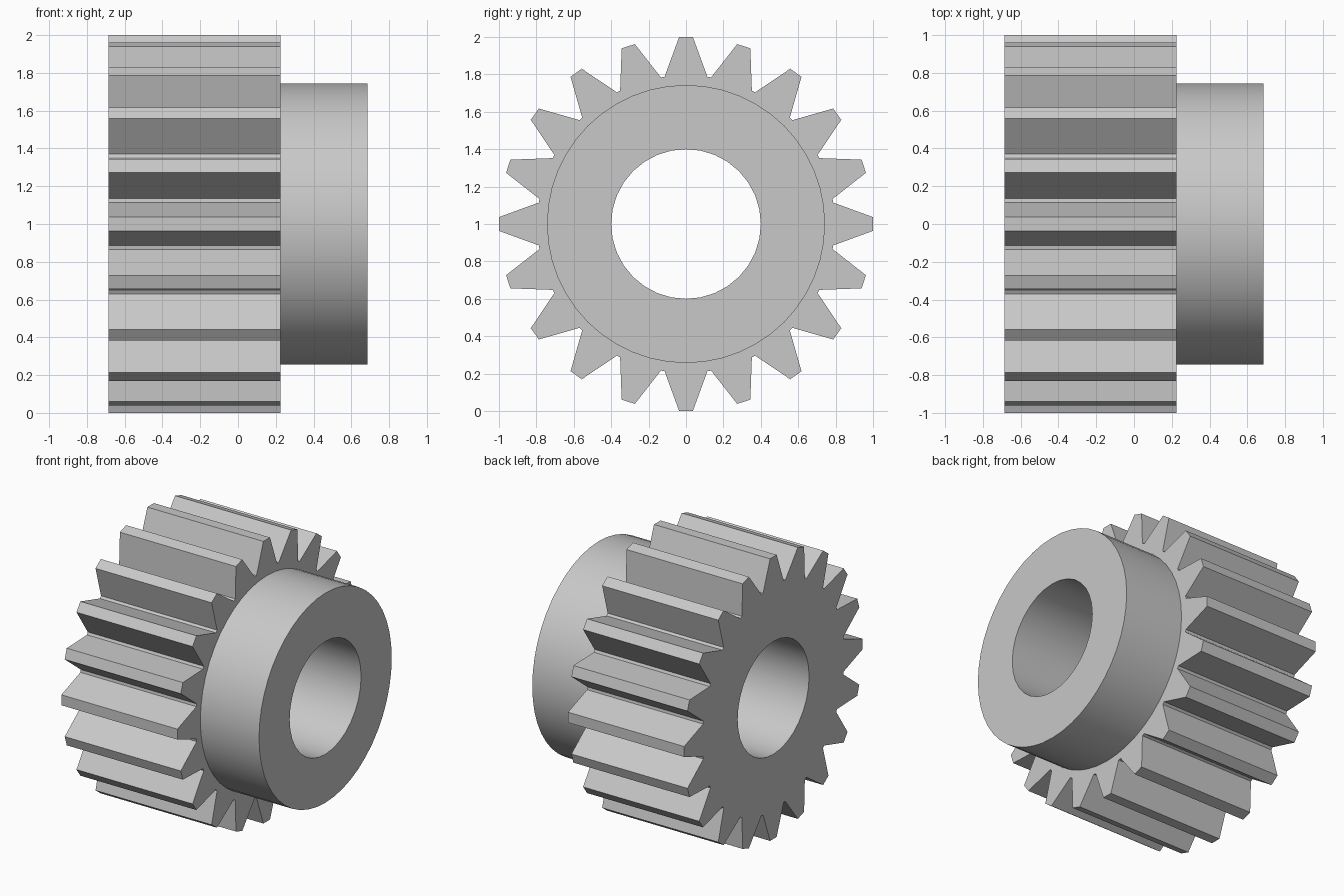
import bpy, bmesh
from math import cos, sin, pi, radians, asin

cube = bpy.data.objects.get("Cube")
if cube:
    bpy.data.objects.remove(cube, do_unlink=True)

# Main sizes
TEETH = 20
TIP_R, ROOT_R, HUB_R, BORE_R = 1.0, 0.795, 0.743, 0.4
BACK, SHOULDER, END = -0.685, 0.225, 0.685

steel = bpy.data.materials.new("light grey steel")
steel.use_nodes = True
grey = (0.58, 0.58, 0.58, 1)
steel.diffuse_color = grey
steel.node_tree.nodes["Principled BSDF"].inputs["Base Color"].default_value = grey


def circle(radius, count):
    """Evenly spaced (radius, angle) points."""
    return [(radius, 2 * pi * i / count) for i in range(count)]


def gear_outline():
    """Straight-flanked teeth with narrow valley floors."""
    tip = asin(0.037 / TIP_R)
    root = pi / TEETH - radians(0.7)
    points = []
    for i in range(TEETH):
        mid = 2 * pi * i / TEETH
        points += [(ROOT_R, mid - root), (TIP_R, mid - tip),
                   (TIP_R, mid + tip), (ROOT_R, mid + root)]
    return points


def ring(bm, outline, x):
    """Closed loop of edges around the x axis."""
    verts = [bm.verts.new((x, r * cos(a), r * sin(a))) for r, a in outline]
    for i, v in enumerate(verts):
        bm.edges.new((verts[i - 1], v))
    return verts


def wall(bm, a, b):
    """Strip of quads between two matching rings."""
    for i in range(len(a)):
        bm.faces.new((a[i - 1], a[i], b[i], b[i - 1]))


def cap(bm, outer, inner, direction):
    """Flat annular face between two rings, facing along x."""
    edges = [bm.edges.get((loop[i - 1], loop[i]))
             for loop in (outer, inner) for i in range(len(loop))]
    bmesh.ops.triangle_fill(bm, edges=edges, use_beauty=True,
                            normal=(direction, 0, 0))


def finish(bm, name):
    # Turn every face outward: the bore wall faces the axis
    bm.normal_update()
    for f in bm.faces:
        c = f.calc_center_median()
        n = f.normal
        if abs(n.x) > 0.9:
            wrong = n.x * (-1 if c.x < BACK + 0.01 else 1) < 0
        else:
            in_bore = (c.y ** 2 + c.z ** 2) ** 0.5 < BORE_R + 0.01
            wrong = (n.y * c.y + n.z * c.z > 0) == in_bore
        if wrong:
            f.normal_flip()
    mesh = bpy.data.meshes.new(name)
    bm.to_mesh(mesh)
    bm.free()
    mesh.materials.append(steel)
    obj = bpy.data.objects.new(name, mesh)
    bpy.context.collection.objects.link(obj)
    bpy.ops.object.select_all(action='DESELECT')
    obj.select_set(True)
    bpy.context.view_layer.objects.active = obj
    bpy.ops.object.shade_smooth_by_angle(angle=radians(25))


teeth, hub, bore = gear_outline(), circle(HUB_R, 48), circle(BORE_R, 32)

# Toothed wheel, open where the hub joins it
bm = bmesh.new()
teeth_back, teeth_front = ring(bm, teeth, BACK), ring(bm, teeth, SHOULDER)
bore_back, bore_front = ring(bm, bore, BACK), ring(bm, bore, SHOULDER)
hub_seat = ring(bm, hub, SHOULDER)
wall(bm, teeth_back, teeth_front)
wall(bm, bore_back, bore_front)
cap(bm, teeth_back, bore_back, -1)
cap(bm, teeth_front, hub_seat, 1)
finish(bm, "toothed_wheel")

# Hub collar
bm = bmesh.new()
hub_base, hub_end = ring(bm, hub, SHOULDER), ring(bm, hub, END)
bore_base, bore_end = ring(bm, bore, SHOULDER), ring(bm, bore, END)
wall(bm, hub_base, hub_end)
wall(bm, bore_base, bore_end)
cap(bm, hub_end, bore_end, 1)
finish(bm, "hub_collar")

# Stand the gear on the ground
for name in ("toothed_wheel", "hub_collar"):
    bpy.data.objects[name].location.z = TIP_R
